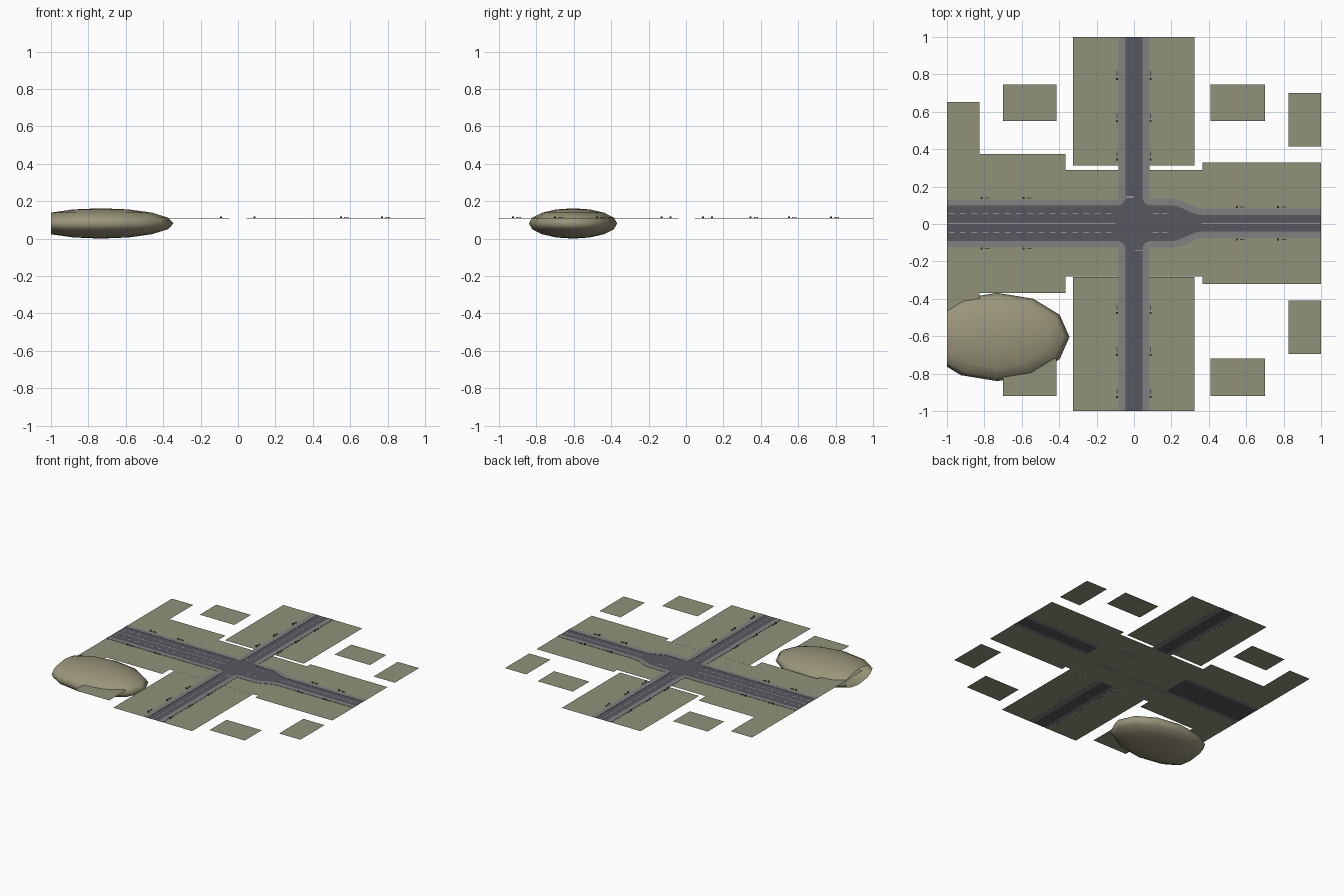
import bpy, bmesh, math
from mathutils import Vector

if "Cube" in bpy.data.objects:
    bpy.data.objects.remove(bpy.data.objects["Cube"])

def mat(name, rgb):
    m = bpy.data.materials.new(name)
    m.diffuse_color = (*rgb, 1)
    m.use_nodes = True
    m.node_tree.nodes["Principled BSDF"].inputs["Base Color"].default_value = m.diffuse_color
    return m

GRASS = mat("grass", (0.28, 0.29, 0.195))
ASPHALT = mat("asphalt", (0.095, 0.095, 0.115))
PAVING = mat("paving", (0.225, 0.215, 0.215))
PAINT = mat("paint", (0.6, 0.6, 0.6))
EARTH = mat("earth", (0.32, 0.30, 0.195))
DARK = mat("dark_metal", (0.06, 0.06, 0.06))

ZG, ZR, ZP, ZS = 0.1070, 0.1074, 0.1078, 0.1090   # ground, road, paint, pavement top
YC = 0.004                                        # centre line of the cross street

def finish(bm, name, material):
    bmesh.ops.recalc_face_normals(bm, faces=bm.faces)
    me = bpy.data.meshes.new(name)
    bm.to_mesh(me)
    bm.free()
    me.materials.append(material)
    ob = bpy.data.objects.new(name, me)
    bpy.context.collection.objects.link(ob)
    return ob

def up(bm):
    for f in bm.faces:
        f.normal_update()
        if f.normal.z < 0:
            f.normal_flip()

def rects(name, items, z, material):
    """Flat rectangles given as x0, x1, y0, y1."""
    bm = bmesh.new()
    for x0, x1, y0, y1 in items:
        bm.faces.new([bm.verts.new((x, y, z)) for x, y in
                      ((x0, y0), (x1, y0), (x1, y1), (x0, y1))])
    ob = finish(bm, name, material)
    ob.data.update()
    return ob

# Ground plates: centre, arms beside the streets, loose blocks
rects("centre_ground", [(-0.365, 0.365, -0.282, 0.29)], ZG, GRASS)
rects("street_side_ground", [
    (-0.327, -0.083, 0.313, 1), (0.083, 0.323, 0.313, 1),
    (-0.327, -0.083, -1, -0.283), (0.083, 0.323, -1, -0.283),
    (-1, -0.365, 0.128, 0.375), (-1, -0.365, -0.37, -0.12),
    (-1, -0.825, 0.375, 0.652), (-1, -0.825, -0.65, -0.37),
    (0.365, 1, 0.082, 0.33), (0.365, 1, -0.32, -0.074)], ZG, GRASS)
rects("block_ground", [
    (-0.7, -0.415, 0.55, 0.745), (0.41, 0.7, 0.55, 0.745),
    (-0.7, -0.415, -0.92, -0.72), (0.41, 0.7, -0.92, -0.72),
    (0.825, 1, 0.415, 0.7), (0.825, 1, -0.695, -0.41)], ZG, GRASS)

# Street edge for one corner: kerb line and matching outer pavement line
def corner(sx, sy):
    hw, yr, w, r = 0.045, 0.095, 0.037, 0.045
    inner, outer = [], []
    if sx > 0:                                    # tapering arm
        inner.append((1, hw))
        outer.append((1, hw + w - 0.003))
        for i in range(9):
            t = i / 8
            s = t * t * (3 - 2 * t)
            inner.append((0.36 - 0.16 * t, hw + (yr - hw) * s))
            outer.append((0.375 - 0.16 * t, hw + w - 0.003 + (yr - hw) * s))
    else:                                         # wide arm
        inner.append((1, yr))
        outer.append((1, yr + w - 0.005))
    yo = outer[-1][1]
    for i in range(7):
        a = math.radians(90 * i / 6)
        inner.append((hw + r - r * math.sin(a), yr + r - r * math.cos(a)))
        if i < 3:
            outer.append((hw + w + 0.01 * (3 - i) / 3, yo))
        elif i == 3:
            outer.append((hw + w, yo))
        else:
            outer.append((hw + w, yo + 0.01 * (i - 3) / 3))
    inner.append((hw, 1))
    outer.append((hw + w, 1))
    place = lambda pts: [(sx * x, sy * y + YC * (1 if y < 0.999 else 0)) for x, y in pts]
    return place(inner), place(outer)

# Pavements with a raised kerb
road_outline = []
for sx, sy, label, flip in ((1, 1, "back_right", 0), (-1, 1, "back_left", 1),
                            (-1, -1, "front_left", 0), (1, -1, "front_right", 1)):
    inner, outer = corner(sx, sy)
    road_outline += inner[::-1] if flip else inner
    bm = bmesh.new()
    a = [bm.verts.new((x, y, ZS)) for x, y in inner]
    b = [bm.verts.new((x, y, ZS)) for x, y in outer]
    c = [bm.verts.new((x, y, ZG)) for x, y in inner]
    d = [bm.verts.new((x, y, ZG)) for x, y in outer]
    for i in range(len(a) - 1):
        for p, q in ((a, b), (c, a), (b, d), (d, c)):
            bm.faces.new((p[i], p[i + 1], q[i + 1], q[i]))
    for i in (0, -1):
        bm.faces.new((a[i], b[i], d[i], c[i]))
    finish(bm, label + "_pavement", PAVING)

# Road surface as one outline
bm = bmesh.new()
bm.faces.new([bm.verts.new((x, y, ZR)) for x, y in road_outline])
bmesh.ops.triangulate(bm, faces=bm.faces)
up(bm)
me = bpy.data.meshes.new("road")
bm.to_mesh(me)
bm.free()
me.materials.append(ASPHALT)
bpy.context.collection.objects.link(bpy.data.objects.new("road", me))

# Painted lines: lane dashes, centre lines, stop lines
t = 0.0015
lines = []
for y in (YC - 0.05, YC + 0.05):
    lines += [(-0.99 + 0.06 * i, -0.96 + 0.06 * i, y - t, y + t) for i in range(15)]
    lines += [(0.1 + 0.05 * i, 0.13 + 0.05 * i, y - t, y + t) for i in range(2)]
lines += [(-1, -0.1, YC - t, YC + t), (0.36, 1, YC - t, YC + t),
          (-0.001, 0.001, 0.15, 1), (-0.001, 0.001, -1, -0.15),
          (-0.042, 0, 0.143, 0.147), (0, 0.042, -0.143, -0.139)]
rects("road_markings", lines, ZP, PAINT)

# Street furniture: a bench and a bin at each stop along the pavements
def box(bm, cx, cy, z0, sx, sy, sz):
    vs = bmesh.ops.create_cube(bm, size=1)["verts"]
    for v in vs:
        v.co = Vector((cx + v.co.x * sx, cy + v.co.y * sy, z0 + (v.co.z + 0.5) * sz))

def furniture(name, spots, along_y):
    bm = bmesh.new()
    for x, y in spots:
        dx, dy = (0, 1) if along_y else (1, 0)
        lx, ly = (0.005, 0.024) if along_y else (0.024, 0.005)
        box(bm, x + 0.015 * dx, y + 0.015 * dy, ZS + 0.004, lx, ly, 0.002)
        for k in (0.006, 0.024):
            box(bm, x + k * dx, y + k * dy, ZS, 0.004, 0.004, 0.004)
        vs = bmesh.ops.create_cone(bm, cap_ends=True, segments=8, radius1=0.005,
                                   radius2=0.006, depth=0.01)["verts"]
        for v in vs:
            v.co += Vector((x - 0.015 * dx, y - 0.015 * dy, ZS + 0.005))
    finish(bm, name, DARK)

for side, s in (("left", -1), ("right", 1)):
    furniture(side + "_street_furniture",
              [(s * 0.09 - 0.001, y) for y in (0.79, 0.565, 0.36, -0.46, -0.685, -0.91)], True)
for side, s in (("back", 1), ("front", -1)):
    furniture(side + "_wide_street_furniture",
              [(x, YC + s * 0.135) for x in (-0.8, -0.575)], False)
    furniture(side + "_narrow_street_furniture",
              [(x, YC + s * 0.087) for x in (0.565, 0.785)], False)

# Low boulder hill, cut off open at the model's left edge
bm = bmesh.new()
bmesh.ops.create_uvsphere(bm, u_segments=12, v_segments=8, radius=1)
for v in bm.verts:
    v.co = Vector((-0.732 + v.co.x * 0.387, -0.604 + v.co.y * 0.236, 0.081 + v.co.z * 0.081))
bmesh.ops.bisect_plane(bm, geom=bm.verts[:] + bm.edges[:] + bm.faces[:],
                       plane_co=(-1, 0, 0), plane_no=(-1, 0, 0), clear_outer=True)
hill = finish(bm, "hill", EARTH)
for p in hill.data.polygons:
    p.use_smooth = True
